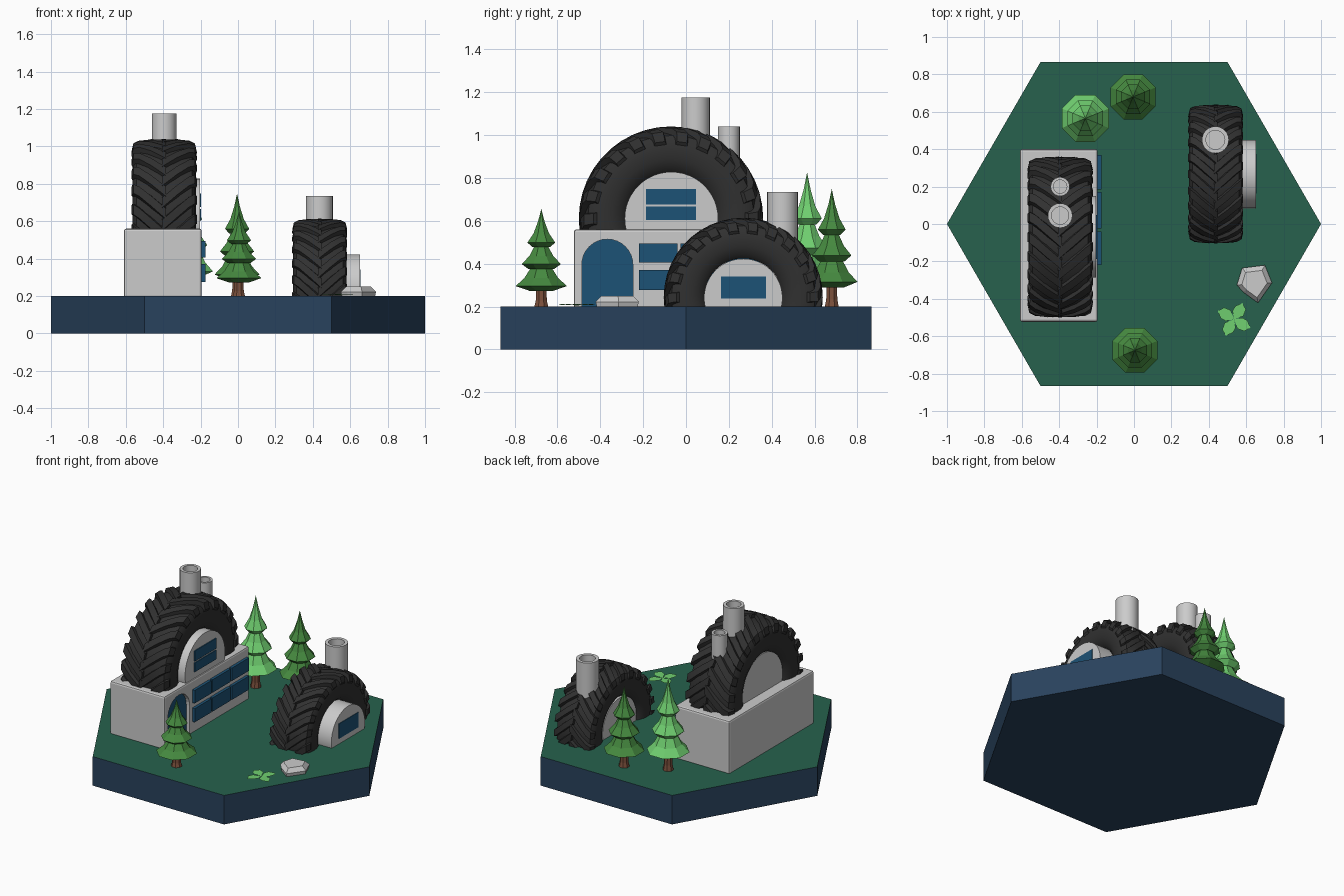
import bpy, bmesh, math
from math import pi, sin, cos
from mathutils import Vector, Matrix

if "Cube" in bpy.data.objects:
    bpy.data.objects.remove(bpy.data.objects["Cube"])

def mat(name, c):
    m = bpy.data.materials.new(name)
    m.diffuse_color = (*c, 1)
    m.use_nodes = True
    m.node_tree.nodes["Principled BSDF"].inputs["Base Color"].default_value = m.diffuse_color
    return m

GRASS = mat("grass", (0.02, 0.12, 0.075))
NAVY = mat("navy", (0.022, 0.055, 0.11))
BLUE = mat("blue", (0.012, 0.085, 0.18))
RUBBER = mat("rubber", (0.03, 0.03, 0.03))
PINE = mat("pine", (0.06, 0.25, 0.05))
LIME = mat("lime", (0.16, 0.62, 0.16))
BARK = mat("bark", (0.2, 0.08, 0.045))

def finish(name, bm, material=None, smooth=False, cut_z=None):
    if cut_z is not None:  # keep only what stands above cut_z
        bmesh.ops.bisect_plane(bm, geom=bm.verts[:] + bm.edges[:] + bm.faces[:],
                               plane_co=(0, 0, cut_z), plane_no=(0, 0, 1), clear_inner=True)
    bmesh.ops.recalc_face_normals(bm, faces=bm.faces[:])
    me = bpy.data.meshes.new(name)
    bm.to_mesh(me)
    bm.free()
    ob = bpy.data.objects.new(name, me)
    bpy.context.collection.objects.link(ob)
    if material:
        me.materials.append(material)
    if smooth:
        bpy.ops.object.select_all(action='DESELECT')
        ob.select_set(True)
        bpy.context.view_layer.objects.active = ob
        bpy.ops.object.shade_smooth_by_angle(angle=math.radians(35))
    return ob

def box(name, lo, hi, material=None, bevel=0):
    lo, hi = Vector(lo), Vector(hi)
    bm = bmesh.new()
    bmesh.ops.create_cube(bm, size=1, matrix=Matrix.Translation((lo + hi) / 2) @ Matrix.Diagonal((*(hi - lo), 1)))
    if bevel:
        bmesh.ops.bevel(bm, geom=bm.edges[:], offset=bevel, segments=2, affect='EDGES', profile=0.5)
    return finish(name, bm, material)

def prism(name, pts, offset, material=None, cut_z=None, smooth=False):
    bm = bmesh.new()
    f = bm.faces.new([bm.verts.new(p) for p in pts])
    r = bmesh.ops.extrude_face_region(bm, geom=[f], use_keep_orig=True)
    bmesh.ops.translate(bm, vec=offset, verts=[v for v in r['geom'] if isinstance(v, bmesh.types.BMVert)])
    return finish(name, bm, material, smooth, cut_z)

def lathe(bm, profile, n, place, closed=False):
    # place(u, r, angle) -> position; zero-radius ends become capped tips
    rings = [[bm.verts.new(place(u, r, 2 * pi * i / n)) for i in range(n)] for u, r in profile]
    pairs = list(zip(rings, rings[1:])) + ([(rings[-1], rings[0])] if closed else [])
    for a, b in pairs:
        for i in range(n):
            j = (i + 1) % n
            bm.faces.new((a[i], a[j], b[j], b[i]))
    bmesh.ops.remove_doubles(bm, verts=bm.verts[:], dist=1e-5)

# base: hexagonal slab with grass top
base = prism("base", [(cos(i * pi / 3), sin(i * pi / 3), 0) for i in range(6)], (0, 0, 0.2), NAVY)
base.data.materials.append(GRASS)
for p in base.data.polygons:
    if p.normal.z > 0.5:
        p.material_index = 1

# tyre arches: carcass ring plus chevron lugs
CARCASS = [(.70, .49), (.85, .54), (.95, .64), (.97, .74), (.94, .84), (.85, .90), (.5, .94), (0, .95)]
LUG_TOP = [(-.06, 1.0), (.4, .997), (.76, .98), (.94, .945), (1.0, .84)]
LUG_LOW = [(-.06, .91), (.4, .91), (.74, .87), (.85, .82), (.90, .77)]

def tyre(name, cx, cy, cz, R, hw, cut_z, n=22):
    def place(u, r, a):
        return (cx + u * hw, cy - r * R * cos(a), cz + r * R * sin(a))
    bm = bmesh.new()
    prof = CARCASS + [(-u, r) for u, r in CARCASS[-2::-1]]
    lathe(bm, prof, 88, place, closed=True)
    for s in (1, -1):
        for i in range(n):
            a0 = 2 * pi * (i + (0.5 if s < 0 else 0)) / n
            rings = []
            for (ut, rt), (ul, rl) in zip(LUG_TOP, LUG_LOW):
                a = a0 - 0.36 * (1 - max(ut, 0)) ** 1.2
                rings.append([bm.verts.new(place(s * u, r, a + w)) for u, r, w in
                              ((ul, rl, -.10), (ut, rt, -.065), (ut, rt, .065), (ul, rl, .10))])
            for p, q in zip(rings, rings[1:]):
                for k in range(4):
                    m = (k + 1) % 4
                    bm.faces.new((p[k], p[m], q[m], q[k]))
            bm.faces.new(rings[0])
            bm.faces.new(rings[-1])
    finish(name, bm, RUBBER, True, cut_z)

tyre("large_tyre_roof", -0.395, -0.07, 0.61, 0.43, 0.175, 0.54)
tyre("small_tyre_roof", 0.437, 0.267, 0.243, 0.371, 0.147, 0.19)

def hub(name, x0, x1, cy, cz, r, cut_z):
    pts = [(x0, cy + r * cos(i * pi / 24), cz + r * sin(i * pi / 24)) for i in range(48)]
    prism(name, pts, (x1 - x0, 0, 0), None, cut_z, True)

hub("large_hub", -0.535, -0.203, -0.068, 0.61, 0.218, 0.54)
hub("small_hub", 0.32, 0.652, 0.267, 0.24, 0.183, 0.19)

# ground floor with recessed arched door
house = box("ground_floor", (-0.61, -0.523, 0.19), (-0.194, 0.40, 0.56), bevel=0.012)
arch = [(-0.486, 0.15), (-0.248, 0.15)] + [(-0.367 + 0.119 * cos(i * pi / 16), 0.395 + 0.119 * sin(i * pi / 16)) for i in range(17)]
cutter = prism("door_cutter", [(-0.225, y, z) for y, z in arch], (0.1, 0, 0))
cutter.hide_render = True
mod = house.modifiers.new("door_recess", 'BOOLEAN')
mod.operation = 'DIFFERENCE'
mod.object = cutter
mod.solver = 'EXACT'
bpy.context.view_layer.objects.active = house
bpy.ops.object.modifier_apply(modifier=mod.name)
bpy.data.objects.remove(cutter)
prism("door", [(-0.235, y, max(z, 0.195)) for y, z in arch], (0.015, 0, 0), BLUE)

# windows
for y0, y1 in ((-0.22, -0.04), (-0.025, 0.17), (0.185, 0.37)):
    for z0, z1 in ((0.276, 0.37), (0.406, 0.495)):
        box("ground_window", (-0.21, y0, z0), (-0.175, y1, z1), BLUE)
for z0, z1 in ((0.603, 0.666), (0.677, 0.748)):
    box("upper_window", (-0.22, -0.187, z0), (-0.197, 0.047, z1), BLUE)
box("small_window", (0.64, 0.163, 0.238), (0.656, 0.374, 0.341), BLUE)

# chimneys: open pipes
def chimney(name, x, y, r, z0, z1):
    bm = bmesh.new()
    prof = [(z0, 0), (z0, r), (z1, r), (z1, r * 0.7), (z1 - 0.05, r * 0.7), (z1 - 0.05, 0)]
    lathe(bm, prof, 24, lambda u, q, a: (x + q * cos(a), y + q * sin(a), u))
    finish(name, bm, None, True)

chimney("main_chimney", -0.395, 0.045, 0.066, 0.95, 1.175)
chimney("rear_chimney", -0.395, 0.20, 0.051, 0.85, 1.04)
chimney("small_chimney", 0.435, 0.45, 0.072, 0.45, 0.735)

# trees: three-tier octagonal crowns on trunks
TIERS = [(.17, 0), (.16, .45), (.21, 1.0), (.29, .66), (.40, .40), (.385, .50), (.435, .76), (.52, .46),
         (.62, .26), (.61, .34), (.655, .54), (.75, .30), (.87, .13), (1, 0)]

def tree(x, y, r, h, material):
    def place(u, q, a):
        return (x + q * cos(a + pi / 8), y + q * sin(a + pi / 8), 0.2 + u * h)
    bm = bmesh.new()
    lathe(bm, [(u, q * r) for u, q in TIERS], 8, place)
    finish("tree_crown", bm, material)
    bm = bmesh.new()
    lathe(bm, [(-.01, 0), (-.01, .036), (.06, .028), (.2, .026), (.2, 0)], 8, place)
    finish("tree_trunk", bm, BARK)

tree(0.005, -0.675, 0.13, 0.455, PINE)
tree(-0.005, 0.68, 0.13, 0.548, PINE)
tree(-0.26, 0.565, 0.136, 0.627, LIME)

# rock: irregular slab with chamfered top
outline = [(.578, -.235), (.70, -.22), (.738, -.315), (.663, -.422), (.583, -.364), (.55, -.326)]
bm = bmesh.new()
lathe(bm, [(0.19, 0), (0.19, 0.92), (0.222, 1), (0.25, 0.72), (0.25, 0)], 6, lambda u, q, a: (
    0.645 + q * (outline[round(a * 3 / pi)][0] - 0.645),
    -0.32 + q * (outline[round(a * 3 / pi)][1] + 0.32), u))
finish("rock", bm)

# ground plant: four pointed leaves
bm = bmesh.new()
for k in range(4):
    a = math.radians(60 + 90 * k)
    leaf = [(0, 0, .205), (.04, -.034, .21), (.078, -.028, .212), (.098, .005, .207), (.065, .03, .212), (.035, .03, .21)]
    bm.faces.new([bm.verts.new((0.535 + u * cos(a) - v * sin(a), -0.51 + u * sin(a) + v * cos(a), z)) for u, v, z in leaf])
finish("ground_plant", bm, LIME)
